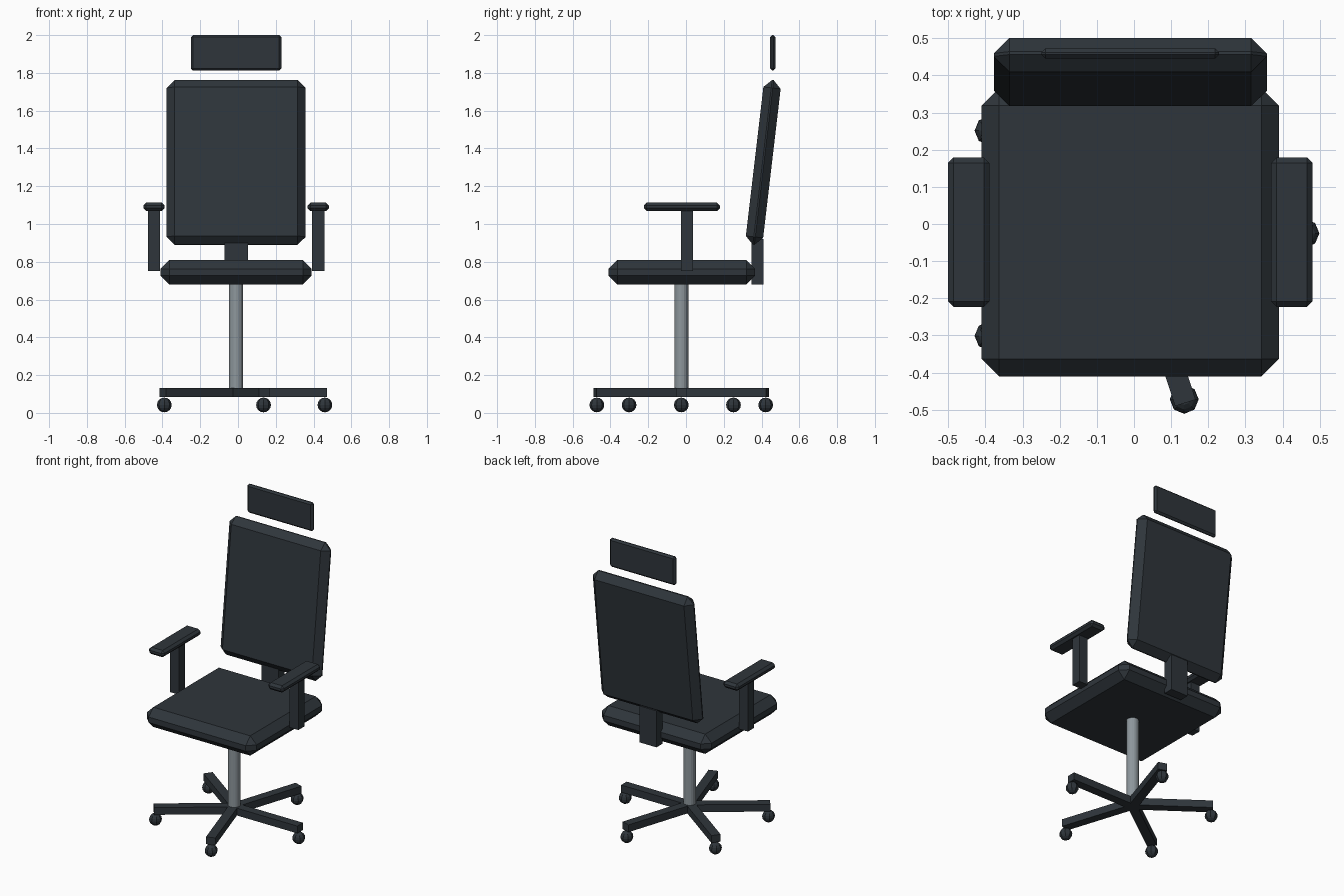
import bpy
from math import radians, cos, sin
from mathutils import Vector

cube = bpy.data.objects.get("Cube")
if cube:
    bpy.data.objects.remove(cube, do_unlink=True)

CX, CY = -0.01, -0.025   # axis of the gas column


def material(name, rgb):
    m = bpy.data.materials.new(name)
    m.use_nodes = True
    m.diffuse_color = (*rgb, 1)
    m.node_tree.nodes["Principled BSDF"].inputs["Base Color"].default_value = (*rgb, 1)
    return m


dark = material("dark slate", (0.028, 0.036, 0.044))
steel = material("grey steel", (0.27, 0.31, 0.335))


def finish(name, mat):
    ob = bpy.context.object
    ob.name = ob.data.name = name
    ob.data.materials.append(mat)
    return ob


def box(name, centre, size, bevel=0, rot=(0, 0, 0)):
    """Box with optional single-segment chamfer on every edge."""
    bpy.ops.mesh.primitive_cube_add(size=1, location=centre, rotation=rot)
    ob = finish(name, dark)
    for v in ob.data.vertices:
        v.co *= Vector(size)
    if bevel:
        mod = ob.modifiers.new("Chamfer", "BEVEL")
        mod.width = bevel
        mod.segments = 1
    return ob


# Cushions
box("seat", (CX, -0.022, 0.745), (0.8, 0.776, 0.13), 0.047)
box("backrest", (CX, 0.409, 1.326), (0.735, 0.092, 0.878), 0.042, (radians(-6.7), 0, 0))
box("headrest", (CX, 0.459, 1.906), (0.478, 0.028, 0.188), 0.011)
box("back_support", (CX, 0.379, 0.8), (0.125, 0.063, 0.24))

# Armrests, mirrored about the column axis
for side, label in ((1, "left"), (-1, "right")):
    box(label + "_arm_post", (CX + side * 0.435, 0.006, 0.915), (0.065, 0.063, 0.33))
    box(label + "_arm_pad", (CX + side * 0.435, -0.022, 1.091), (0.112, 0.402, 0.045), 0.015)

# Gas column
bpy.ops.mesh.primitive_cylinder_add(vertices=16, radius=0.037, depth=0.6, location=(CX, CY, 0.39))
finish("column", steel)

# Five-spoke base with ball casters
SPOKE, CASTER = 0.48, 0.47
for i in range(5):
    a = radians(72 * i)
    c, s = cos(a), sin(a)
    box(f"base_leg_{i + 1}", (CX + c * SPOKE / 2, CY + s * SPOKE / 2, 0.108),
        (SPOKE, 0.058, 0.048), rot=(0, 0, a))
    bpy.ops.mesh.primitive_uv_sphere_add(segments=8, ring_count=8, radius=0.039,
                                         location=(CX + c * CASTER, CY + s * CASTER, 0.042))
    finish(f"caster_{i + 1}", dark)
